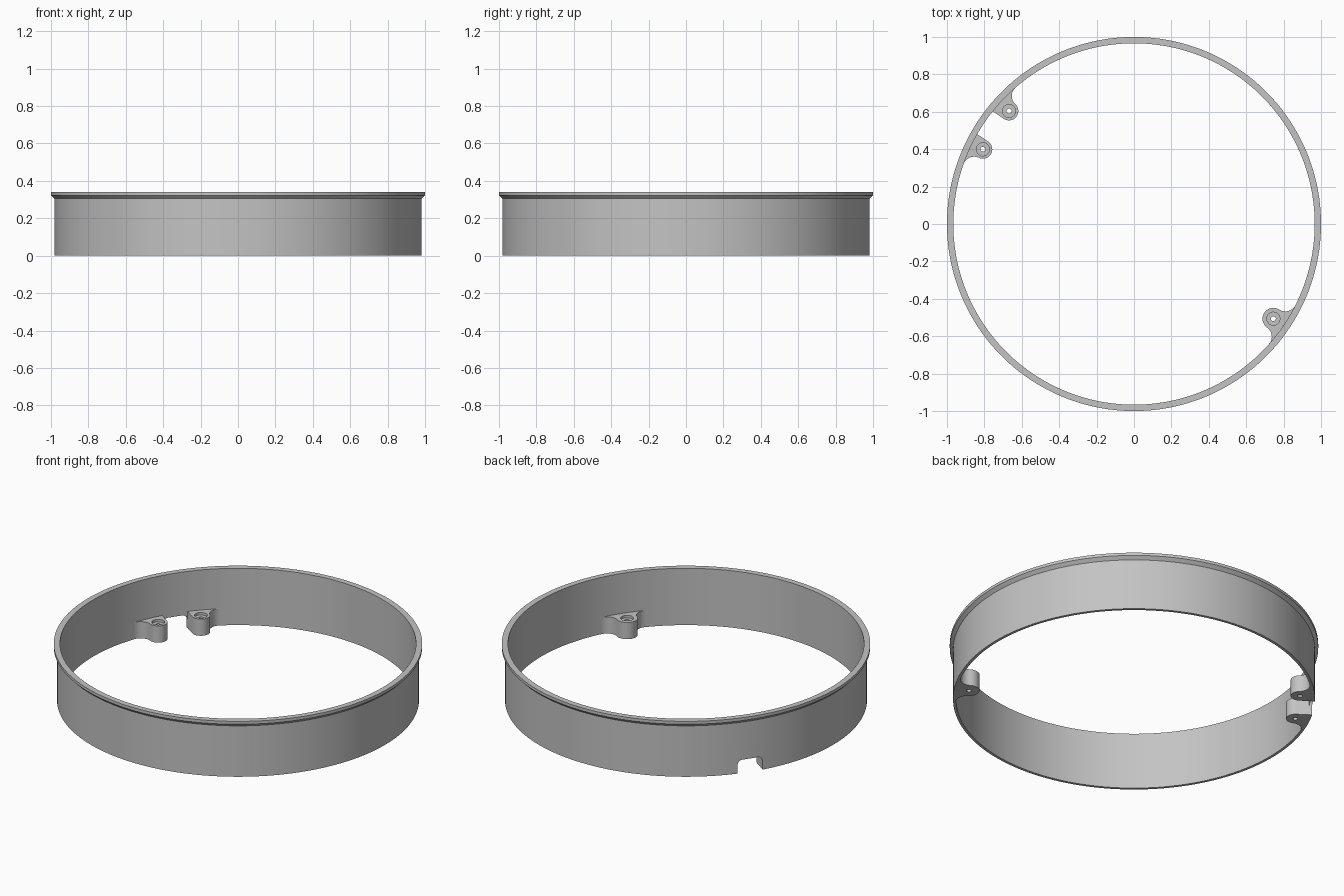
import bpy, bmesh
from math import sin, cos, acos, atan2, radians, pi, sqrt
from mathutils import Matrix, Vector

if "Cube" in bpy.data.objects:
    bpy.data.objects.remove(bpy.data.objects["Cube"])

INNER, OUTER, LIP, HEIGHT = 0.966, 0.982, 1.0, 0.34
BOSS_DIST, BOSS_TOP, FILLET = 0.901, 0.10, 0.06
NOTCH_ANGLE = radians(145.8)
NOTCH_HALF, NOTCH_TOP, NOTCH_ROUND = 0.073, 0.08, 0.03
SIDE = radians(7.9)

gray = bpy.data.materials.new("plain gray")
gray.use_nodes = True
gray.diffuse_color = (0.55, 0.55, 0.55, 1)
gray.node_tree.nodes["Principled BSDF"].inputs["Base Color"].default_value = (0.55, 0.55, 0.55, 1)


def make_object(name, bm):
    bmesh.ops.recalc_face_normals(bm, faces=bm.faces)
    mesh = bpy.data.meshes.new(name)
    bm.to_mesh(mesh)
    bm.free()
    mesh.materials.append(gray)
    obj = bpy.data.objects.new(name, mesh)
    bpy.context.collection.objects.link(obj)
    return obj


def prism(name, points, direction):
    """Extrude a closed 3D outline along a direction."""
    bm = bmesh.new()
    face = bm.faces.new([bm.verts.new(p) for p in points])
    new = bmesh.ops.extrude_face_region(bm, geom=[face])["geom"]
    bmesh.ops.translate(bm, vec=direction, verts=[v for v in new if isinstance(v, bmesh.types.BMVert)])
    return make_object(name, bm)


def cylinder(name, radius, low, high, x, y):
    bm = bmesh.new()
    bmesh.ops.create_cone(bm, cap_ends=True, segments=32, radius1=radius, radius2=radius,
                          depth=high - low, matrix=Matrix.Translation((x, y, (low + high) / 2)))
    return make_object(name, bm)


def cut(obj, cutters):
    """Subtract the cutters, bake the result and remove them."""
    for cutter in cutters:
        cutter.hide_render = True
        mod = obj.modifiers.new("cut", 'BOOLEAN')
        mod.operation, mod.solver, mod.object = 'DIFFERENCE', 'EXACT', cutter
    graph = bpy.context.evaluated_depsgraph_get()
    mesh = bpy.data.meshes.new_from_object(obj.evaluated_get(graph))
    obj.modifiers.clear()
    obj.data = mesh
    for cutter in cutters:
        bpy.data.objects.remove(cutter)


def arc(center, radius, start, end, steps):
    return [center + radius * Vector((cos(a), sin(a)))
            for a in (start + (end - start) * i / steps for i in range(steps + 1))]


def smooth(obj):
    bpy.ops.object.select_all(action='DESELECT')
    obj.select_set(True)
    bpy.context.view_layer.objects.active = obj
    bpy.ops.object.shade_smooth_by_angle(angle=radians(30))


# Ring wall with a flared lip
profile = [(INNER, 0), (OUTER, 0), (OUTER, 0.305), (LIP, 0.323), (LIP, HEIGHT), (INNER, HEIGHT)]
bm = bmesh.new()
loop = [bm.verts.new((r, 0, z)) for r, z in profile]
edges = [bm.edges.new((loop[i], loop[i - 1])) for i in range(len(loop))]
bmesh.ops.spin(bm, geom=loop + edges, cent=(0, 0, 0), axis=(0, 0, 1), angle=2 * pi, steps=180)
bmesh.ops.remove_doubles(bm, verts=bm.verts, dist=1e-5)
ring = make_object("ring_wall", bm)

# Rounded cable notch in the lower wall
half, drop = NOTCH_HALF - NOTCH_ROUND, NOTCH_TOP - NOTCH_ROUND
outline = ([Vector((NOTCH_HALF, -0.1))]
           + arc(Vector((half, drop)), NOTCH_ROUND, 0, pi / 2, 8)
           + arc(Vector((-half, drop)), NOTCH_ROUND, pi / 2, pi, 8)
           + [Vector((-NOTCH_HALF, -0.1))])
turn = Matrix.Rotation(NOTCH_ANGLE, 3, 'Z')
notch = prism("notch_cutter", [turn @ Vector((0.9, p.x, p.y)) for p in outline],
              turn @ Vector((0.2, 0, 0)))
cut(ring, [notch])
smooth(ring)


def boss(name, angle, radius, flip=1, straight=False):
    """Screw boss blended into the wall; one flank may be straight."""
    center = Vector((BOSS_DIST, 0))
    reach, gap = INNER - FILLET, radius + FILLET
    a = acos((BOSS_DIST ** 2 + reach ** 2 - gap ** 2) / (2 * BOSS_DIST * reach))
    blend = reach * Vector((cos(a), sin(a)))
    to_boss = center - blend
    tangent = atan2(-to_boss.y, -to_boss.x)
    buried = (INNER + OUTER) / 2
    flank = [buried * Vector((cos(a), sin(a)))]
    flank += arc(blend, FILLET, a, atan2(to_boss.y, to_boss.x), 12)
    if straight:
        end = 1.5 * pi - SIDE
        points = flank[:-1] + arc(center, radius, tangent, end, 24)
        d, p = Vector((cos(SIDE), -sin(SIDE))), points[-1]
        along = p.dot(d)
        points.append(p + d * (sqrt(along ** 2 + buried ** 2 - p.length_squared) - along))
    else:
        points = flank[:-1] + arc(center, radius, tangent, 2 * pi - tangent, 24)
        points += [Vector((p.x, -p.y)) for p in reversed(flank[:-1])]
    spin = Matrix.Rotation(angle, 3, 'Z')
    obj = prism(name, [spin @ Vector((p.x, flip * p.y, 0)) for p in points], (0, 0, BOSS_TOP))
    x, y = BOSS_DIST * cos(angle), BOSS_DIST * sin(angle)
    cut(obj, [cylinder("hole_cutter", 0.013, -0.1, 0.3, x, y),
              cylinder("recess_cutter", 0.035, BOSS_TOP - 0.015, 0.3, x, y)])
    smooth(obj)


# Two bosses flank the notch, one stands opposite
boss("back_notch_boss", NOTCH_ANGLE - SIDE, 0.05, flip=-1, straight=True)
boss("front_notch_boss", NOTCH_ANGLE + SIDE, 0.05, flip=1, straight=True)
boss("opposite_boss", NOTCH_ANGLE - pi, 0.058)
